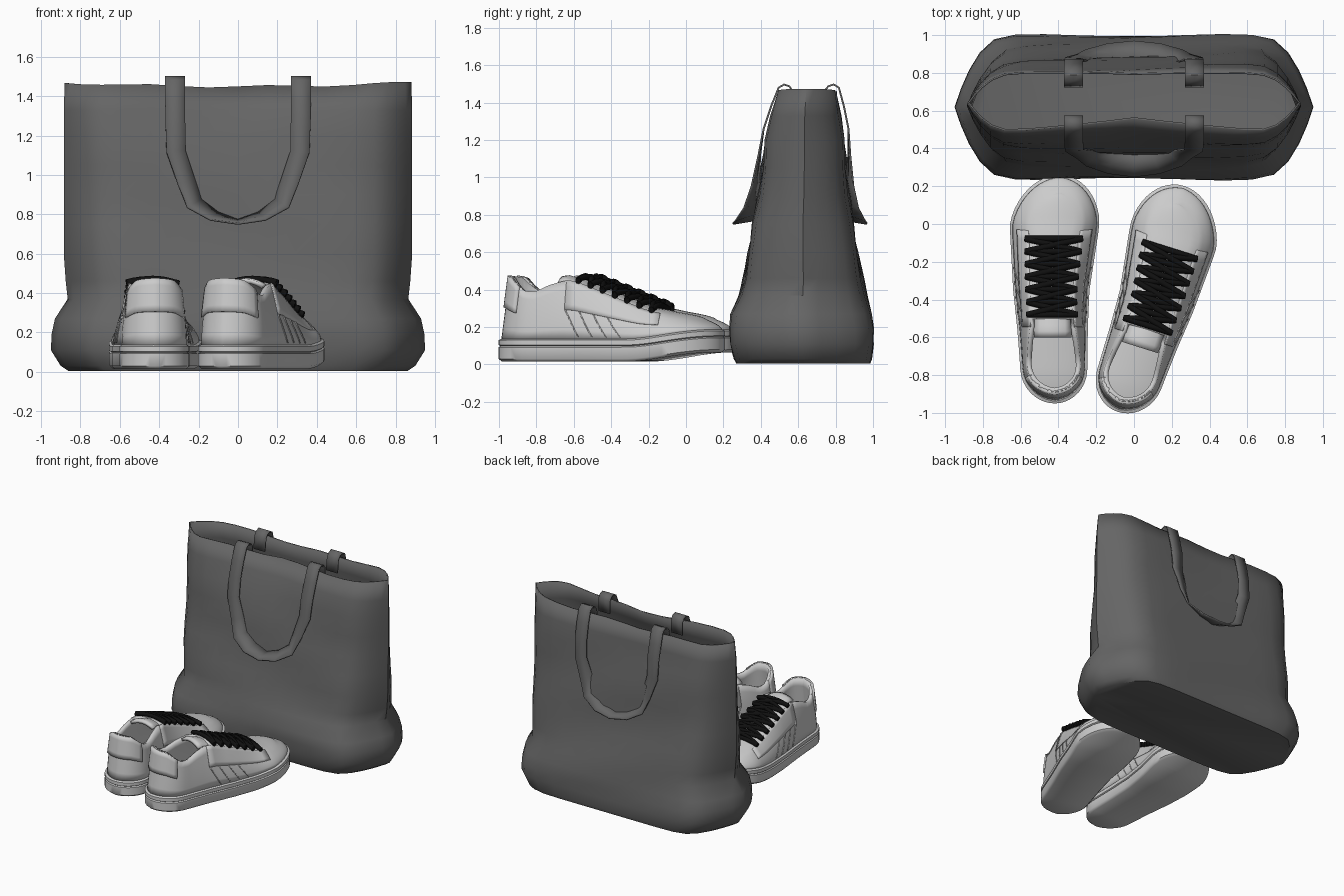
import bpy, bmesh, math
from mathutils import Matrix, Vector

if "Cube" in bpy.data.objects:
    bpy.data.objects.remove(bpy.data.objects["Cube"])


def material(name, c):
    m = bpy.data.materials.new(name)
    m.diffuse_color = (c, c, c, 1)
    m.use_nodes = True
    m.node_tree.nodes["Principled BSDF"].inputs["Base Color"].default_value = m.diffuse_color
    return m


BLACK, DARK = material("lace_black", 0.005), material("bag_grey", 0.13)


def lerp(table, x):
    for (a, p), (b, q) in zip(table, table[1:]):
        if x <= b:
            return p + (q - p) * max(0, x - a) / (b - a)
    return table[-1][1]


def grid_mesh(rows, closed=False, caps=(), skip=None):
    """Quad grid from rows of points; caps = row numbers filled across."""
    bm = bmesh.new()
    vs = [[bm.verts.new(p) for p in r] for r in rows]
    n = len(rows[0])
    for j in range(len(rows) - 1):
        for i in range(n if closed else n - 1):
            if skip and skip(j, i):
                continue
            k = (i + 1) % n
            bm.faces.new((vs[j][i], vs[j][k], vs[j + 1][k], vs[j + 1][i]))
    for j in caps:
        for i in range(n // 2 - 1):
            f = (vs[j][i], vs[j][i + 1], vs[j][n - 2 - i], vs[j][n - 1 - i])
            bm.faces.new(f if j else f[::-1])
    bmesh.ops.remove_doubles(bm, verts=bm.verts, dist=0.0004)
    me = bpy.data.meshes.new("part")
    bm.to_mesh(me)
    bm.free()
    return me


def add(name, me, thick=0, offset=-1, mat=None, angle=50):
    ob = bpy.data.objects.new(name, me)
    bpy.context.collection.objects.link(ob)
    me.shade_smooth()
    me.set_sharp_from_angle(angle=math.radians(angle))
    if mat:
        me.materials.append(mat)
    if thick:
        m = ob.modifiers.new("thickness", 'SOLIDIFY')
        m.thickness, m.offset = thick, offset
    return ob


# ---- Bag: stacked outlines (z, half width, front y, back y)
LEVELS = [(.004, .86, .27, .985), (.03, .9, .255, .995), (.11, .95, .238, 1.0), (.19, .947, .238, .998),
          (.27, .93, .245, .985), (.37, .865, .29, .962), (.46, .875, .31, .945), (.6, .885, .335, .915),
          (.75, .885, .36, .89), (.9, .885, .385, .875), (1.05, .885, .405, .86), (1.2, .885, .42, .845),
          (1.33, .885, .44, .83), (1.45, .88, .465, .82)]
QUARTER = [(1, 0), (.965, .25), (.92, .5), (.86, .74), (.78, .92), (.66, .985), (.5, 1),
           (.33, 1), (.17, 1), (0, 1)]
RING = (QUARTER + [(-a, b) for a, b in QUARTER[-2::-1]]
        + [(-a, -b) for a, b in QUARTER[1:]] + [(a, -b) for a, b in QUARTER[-2:0:-1]])
rows = []
for z, w, y0, y1 in LEVELS:
    row = []
    for a, b in RING:
        x, y = a * w, (y0 + y1) / 2 + b * (y1 - y0) / 2
        sag = max(0, (z - 1) / .45) ** 2 * max(0, 1 - abs(a) / .85)
        y += sag * (.1 if b < 0 else -.03) * abs(b)
        # soft folds in the cloth
        fold = .009 * math.sin(4 * x + 12 * z) * abs(b) * (0 if z < .05 else 1)
        y += fold if b < 0 else -fold
        zz = z + (.02 * a * a + .006 * math.sin(9 * a) if z > 1.4 else 0)
        row.append((x, y, zz))
    rows.append(row)
me = grid_mesh(rows, closed=True)
bm = bmesh.new()
bm.from_mesh(me)
bmesh.ops.holes_fill(bm, edges=[e for e in bm.edges if e.is_boundary and e.verts[0].co.z < .01])
bmesh.ops.recalc_face_normals(bm, faces=bm.faces)
bm.to_mesh(me)
bm.free()
add("bag_body", me, .01, -1, DARK, 38)

# ---- Handles: centre line and half-width vector, right half
STRAP = [((.32, .57, 1.36), (.05, 0, 0)), ((.32, .57, 1.46), (.05, 0, 0)), ((.32, .553, 1.487), (.05, 0, 0)),
         ((.32, .525, 1.497), (.05, 0, 0)), ((.32, .495, 1.48), (.05, 0, 0)), ((.32, .455, 1.38), (.05, 0, 0)),
         ((.318, .415, 1.26), (.05, 0, 0)), ((.315, .392, 1.12), (.048, -.005, -.005)),
         ((.262, .37, .965), (.042, -.02, -.015)), ((.222, .345, .855), (.035, -.035, -.02)),
         ((.12, .32, .79), (.02, -.052, -.018)), ((0, .31, .762), (0, -.06, -.01))]
for name, back in (("front_handle", False), ("back_handle", True)):
    rows = []
    half = STRAP + [((-c[0], c[1], c[2]), (-d[0], d[1], d[2])) for c, d in STRAP[-2::-1]]
    for c, d in half:
        row = []
        for s in (-1, 0, 1):
            p = Vector(c) + s * Vector(d)
            if back:
                p.y = 1.22 + .13 * (c[2] - .77) - p.y
            row.append(p)
        rows.append(row)
    add(name, grid_mesh(rows), .01, 0, DARK)

# ---- Shoe surface functions (x = across, y = heel to toe)
L = 1.21
STATIONS = [L * (1 - math.cos(math.pi * t / 36)) / 2 for t in range(37)]


def half_width(u):
    w = lerp([(0, .172), (.2, .178), (.4, .187), (.6, .202), (.85, .228), (.97, .24), (L, .238)], u)
    if u < .18:
        w *= math.sqrt(max(0, 1 - (1 - u / .18) ** 2))
    if u > L - .3:
        w *= math.sqrt(max(0, 1 - ((u - L + .3) / .3) ** 2))
    return w


def centre(u):
    return lerp([(0, 0), (.3, -.008), (.6, -.018), (.95, 0), (L, .025)], u)


def rise(u):
    t = min(1, max(0, (u - .75) / .46))
    return .05 * t * t * (3 - 2 * t)


def edge_height(u):
    return lerp([(0, .475), (.04, .465), (.09, .425), (.15, .39), (.22, .39), (.32, .43), (.42, .455), (.6, .385),
                 (.85, .285), (1.0, .26), (1.1, .25), (L, .24)], u)


def edge_ratio(u):
    return lerp([(0, .9), (.2, .86), (.32, .77), (.42, .66), (.5, .6), (.9, .6), (L, .75)], u)


def side_point(u, f, s):
    w = max(0, half_width(u) - .012) * (1 - (1 - edge_ratio(u)) * f ** 1.7)
    z0 = .135 + rise(u)
    y = .012 + u * (L - .024) / L + .045 * f * max(0, 1 - u / .3) - .085 * f ** 1.7 * max(0, (u - .9) / (L - .9))
    return Vector((centre(u) + s * w, y, z0 + (edge_height(u) - z0) * f))


def lace_point(u, t):
    w = half_width(u) * edge_ratio(u)
    return Vector((centre(u) + t * w, u + .01, edge_height(u) + .033 - .022 * t * t))


def patch(q0, q1, f0, f1, s, lean=0, n=10):
    return [[side_point(q0 + (q1 - q0) * j / n + lean * i / 5, f0 + (f1 - f0) * i / 5, s)
             for i in range(6)] for j in range(n + 1)]


parts = []   # (name, mesh, thickness, offset)

# sole: stacked rings (inset, z)
rows = []
for d, z in [(.015, .015), (0, .03), (0, .092), (.008, .098), (0, .104), (0, .13), (.02, .142)]:
    right, left = [], []
    for u in STATIONS:
        y, w = d + u * (L - 2 * d) / L, max(0, half_width(u) - d)
        zz = z + rise(u)
        right.append((centre(u) + w, y, zz))
        left.append((centre(u) - w, y, zz))
    rows.append(right + left[::-1])
parts.append(("sole", grid_mesh(rows, True, caps=(0, 6)), 0, 0))

# upper: side walls joined over the toe, open at the collar
K, C = 6, 6
rows = []
for u in STATIONS:
    a, b = side_point(u, 1, -1), side_point(u, 1, 1)
    bulge = .022 * min(1, (b - a).length / .3)
    top = [a.lerp(b, i / C) + Vector((0, 0, bulge * (1 - (2 * i / C - 1) ** 2))) for i in range(1, C)]
    rows.append([side_point(u, i / K, -1) for i in range(K + 1)] + top
                + [side_point(u, 1 - i / K, 1) for i in range(K + 1)])
parts.append(("upper", grid_mesh(rows, skip=lambda j, i: STATIONS[j] < .42 and K <= i < K + C), .026, -1))

# heel tab, lace panels and side seams
rows = [[side_point(.11 * (q / 8) ** 2, .5 + .1 * i, 1 if q > 0 else -1) for i in range(6)] for q in range(-8, 9)]
parts.append(("heel_tab", grid_mesh(rows), .022, 0))
for s, tag in ((-1, "outer"), (1, "inner")):
    parts.append((tag + "_lace_panel", grid_mesh(patch(.4, .93, .5, 1, s)), .01, 0))
    for k in range(4):
        u = .48 + .08 * k
        parts.append((f"{tag}_seam_{k + 1}", grid_mesh(patch(u, u + .006, .04, .5, s, -.08, 1)), .008, 0))

# tongue
rows = []
for j in range(7):
    u = .35 + .033 * j
    z = .485 - .33 * (u - .36) - (.015 if j == 0 else 0)
    rows.append([(centre(u) + .1 * t / 3, u, z - .03 * (t / 3) ** 2) for t in range(-3, 4)])
parts.append(("tongue", grid_mesh(rows), .022, -1))

# ---- Place both shoes
LACE_U = [.46 + .067 * i for i in range(7)]
PLACES = [("left", Matrix.Translation((-.42, -.95, 0)), False),
          ("right", Matrix.Translation((-.085, -.995, 0)) @ Matrix.Rotation(math.radians(-17.5), 4, 'Z')
           @ Matrix.Diagonal((-1, 1.03, 1, 1)), True)]
for side, M, mirrored in PLACES:
    for name, me, thick, off in parts:
        me = me.copy()
        me.transform(M)
        if mirrored:
            me.flip_normals()
        add(f"{side}_shoe_{name}", me, thick, off)
    # crossed laces with straight bars
    cu = bpy.data.curves.new("laces", 'CURVE')
    cu.dimensions, cu.bevel_depth, cu.bevel_resolution, cu.use_fill_caps = '3D', .016, 2, True
    runs = [(u, u, 0) for u in LACE_U]
    runs += [(a, b, .008) for a, b in zip(LACE_U, LACE_U[1:])] + [(b, a, .003) for a, b in zip(LACE_U, LACE_U[1:])]
    for u0, u1, lift in runs:
        sp = cu.splines.new('POLY')
        sp.points.add(8)
        for i, p in enumerate(sp.points):
            q = lace_point(u0 + (u1 - u0) * i / 8, -1.1 + 2.2 * i / 8)
            p.co = (*(M @ (q + Vector((0, 0, lift)))), 1)
    cu.materials.append(BLACK)
    ob = bpy.data.objects.new(side + "_shoe_laces", cu)
    bpy.context.collection.objects.link(ob)
